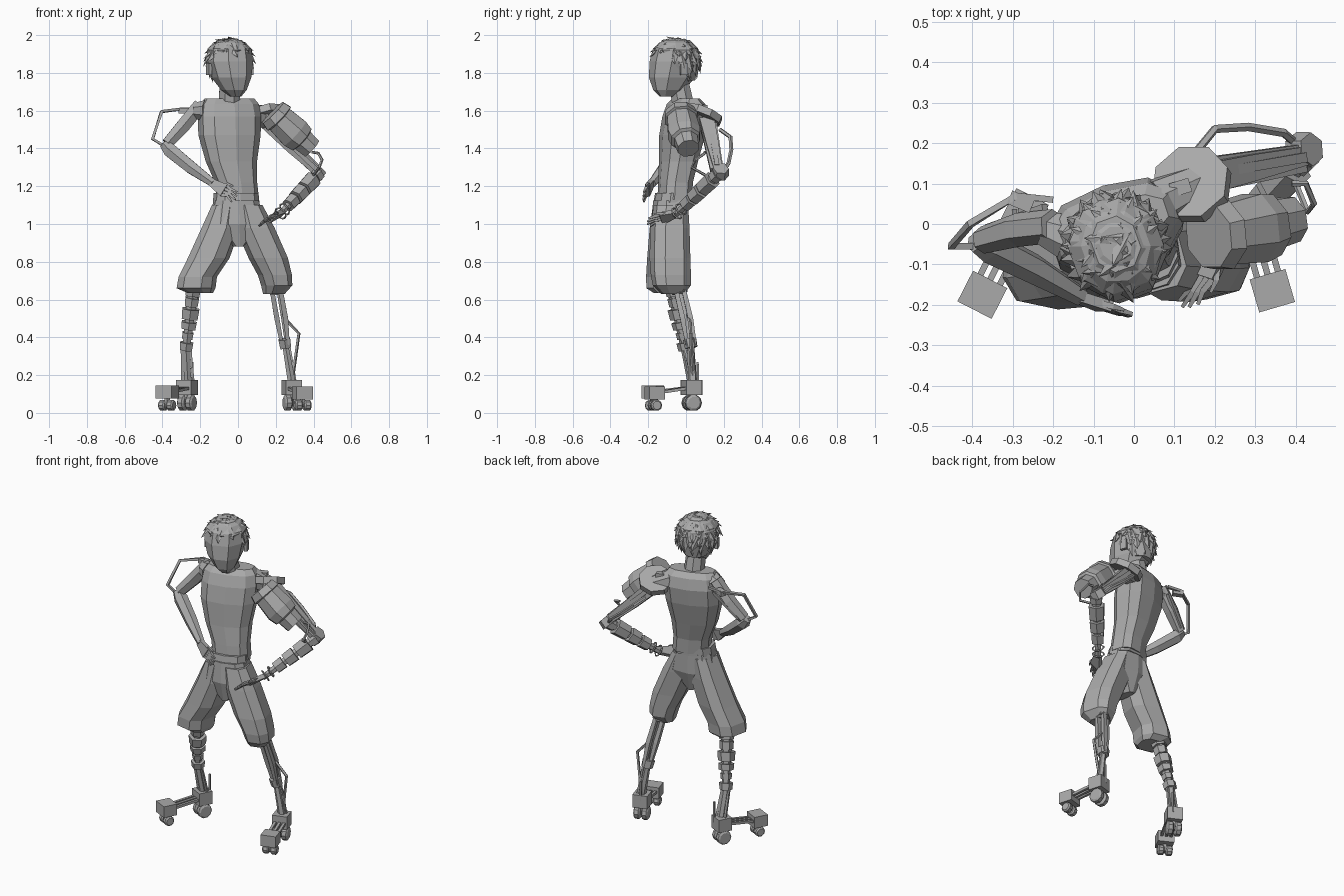
import bpy, bmesh, random
from math import sin, cos, pi, radians, copysign, sqrt
from mathutils import Vector as V, Matrix

if "Cube" in bpy.data.objects:
    bpy.data.objects.remove(bpy.data.objects["Cube"], do_unlink=True)
random.seed(4)
grey = bpy.data.materials.new("plain grey")
grey.use_nodes = True
grey.diffuse_color = (0.4, 0.4, 0.4, 1)
grey.node_tree.nodes["Principled BSDF"].inputs["Base Color"].default_value = (0.4, 0.4, 0.4, 1)


def make(name, bm):
    bmesh.ops.recalc_face_normals(bm, faces=bm.faces)
    me = bpy.data.meshes.new(name)
    bm.to_mesh(me)
    bm.free()
    me.materials.append(grey)
    ob = bpy.data.objects.new(name, me)
    bpy.context.collection.objects.link(ob)
    return ob


def skin(bm, rings):
    """Bridge rings of points and cap both ends."""
    rows = [[bm.verts.new(p) for p in r] for r in rings]
    n = len(rows[0])
    for a, b in zip(rows, rows[1:]):
        for i in range(n):
            bm.faces.new((a[i], a[(i + 1) % n], b[(i + 1) % n], b[i]))
    bm.faces.new(rows[0])
    bm.faces.new(rows[-1])


def loft(name, sections, turn=0, sides=10, square=0.75):
    """Stack of level rings: x, y, z, half width, half depth."""
    bm, t = bmesh.new(), radians(turn)
    rings = []
    for x, y, z, w, d in sections:
        ring = []
        for i in range(sides):
            a = 2 * pi * (i + 0.5) / sides
            u = copysign(abs(cos(a)) ** square, cos(a)) * w
            v = copysign(abs(sin(a)) ** square, sin(a)) * d
            ring.append((x + u * cos(t) - v * sin(t), y + u * sin(t) + v * cos(t), z))
        rings.append(ring)
    skin(bm, rings)
    return make(name, bm)


def rod(name, pts, radii, sides=6):
    """Faceted tube through points, with one radius or one per point."""
    pts = [V(p) for p in pts]
    if not isinstance(radii, (list, tuple)):
        radii = [radii] * len(pts)
    bm, rings = bmesh.new(), []
    span = (pts[-1] - pts[0]).normalized()
    ref = V((0, 1, 0)) if abs(span.y) < 0.8 else V((0, 0, 1))
    for i, p in enumerate(pts):
        t = (pts[min(i + 1, len(pts) - 1)] - pts[max(i - 1, 0)]).normalized()
        u = ref.cross(t).normalized()
        w = t.cross(u)
        rings.append([p + radii[i] * (u * cos(a) + w * sin(a))
                      for a in [2 * pi * (k + 0.5) / sides for k in range(sides)]])
    skin(bm, rings)
    return make(name, bm)


def bands(name, a, b, parts, sides=6):
    """Separate cuffs along the line a-b: start, end, radius."""
    a, b = V(a), V(b)
    for i, (s, e, r) in enumerate(parts):
        rod(f"{name}_{i + 1}", [a.lerp(b, s), a.lerp(b, e)], [r, r * 0.93], sides)


def box(name, centre, size, turn=0):
    bm = bmesh.new()
    bmesh.ops.create_cube(bm, size=1, matrix=Matrix.Translation(centre)
                          @ Matrix.Rotation(turn, 4, 'Z') @ Matrix.Diagonal((*size, 1)))
    return make(name, bm)


def hand(name, wrist, tip, across):
    wrist, tip, across = V(wrist), V(tip), V(across).normalized()
    mid = wrist.lerp(tip, 0.5)
    bm = bmesh.new()
    thick = across.cross(tip - wrist).normalized() * 0.013
    skin(bm, [[p + across * w * s + thick * h for s, h in ((-1, -1), (1, -1), (1, 1), (-1, 1))]
              for p, w in ((wrist, 0.02), (mid, 0.036))])
    make(name + "_palm", bm)
    for i in range(4):
        o = across * (i - 1.5) * 0.018
        end = tip + o * 1.1 - (tip - wrist) * abs(i - 1.3) * 0.07
        rod(f"{name}_finger_{i + 1}", [mid + o, mid.lerp(end, 0.5) + o * 0.2 + V((0, 0, 0.006)), end],
            [0.011, 0.01, 0.006], 4)
    rod(name + "_thumb", [wrist.lerp(mid, 0.3), mid + across * 0.04, mid.lerp(tip, 0.35) + across * 0.045],
        [0.012, 0.01, 0.005], 4)


def foot(name, rear, front, rear_w, front_w):
    """Wheeled skate: rear block, front block, linking rods, four wheels."""
    rear, front = V(rear), V(front)
    f = (front - rear)
    f.z = 0
    f.normalize()
    side = V((-f.y, f.x, 0))
    turn = pi / 2 + V((1, 0)).angle_signed(V((f.x, f.y))) * -1
    box(name + "_rear_block", rear, (rear_w, 0.085, 0.08), turn)
    box(name + "_front_block", front, (front_w, 0.085, 0.07), turn)
    for s in (-1, 0, 1):
        o = side * s * 0.027
        rod(f"{name}_link_{s + 2}", [rear + o, front + o], 0.011, 4)
    for label, c, r in (("rear", rear, 0.043), ("front", front, 0.03)):
        for s in (-1, 1):
            p = V((c.x, c.y, r + 0.01)) + side * s * 0.024
            rod(f"{name}_{label}_wheel_{s}", [p - side * 0.019, p - side * 0.012, p + side * 0.012,
                p + side * 0.019], [r * 0.75, r, r, r * 0.75], 10)
        rod(f"{name}_{label}_axle", [(c.x, c.y, r), c], 0.016, 6)


# Torso, belt and shorts
loft("torso", [(0, -0.06, 1.13, .11, .085), (-.01, -.055, 1.22, .11, .085), (-.035, -.04, 1.33, .135, .093),
               (-.045, -.02, 1.47, .165, .108), (-.045, -.005, 1.57, .168, .105),
               (-.045, 0, 1.635, .158, .085), (-.045, 0, 1.665, .135, .055)], 18)
loft("belt", [(-.01, -.075, 1.115, .122, .093), (-.01, -.07, 1.165, .117, .09)], 14)
loft("shorts_hips", [(0, -.09, .88, .025, .07), (-.005, -.085, 1.0, .15, .1), (-.01, -.08, 1.125, .12, .095)], 8)
loft("shorts_right_leg", [(-.2, -.1, .635, .065, .07), (-.222, -.1, .66, .1, .108), (-.213, -.1, .72, .098, .11),
                          (-.155, -.095, .82, .108, .108), (-.09, -.09, .98, .1, .1),
                          (-.06, -.085, 1.1, .075, .09)], -12, 8)
loft("shorts_left_leg", [(.19, -.07, .63, .055, .06), (.205, -.075, .675, .077, .1), (.195, -.08, .73, .085, .105),
                         (.16, -.085, .82, .1, .105), (.09, -.085, .98, .1, .1),
                         (.05, -.08, 1.1, .075, .09)], 15, 8)

# Neck, head and ears
rod("neck", [(-.045, -.015, 1.63), (-.045, -.04, 1.76)], [.062, .056], 8)
loft("head", [(-.012, -.105, 1.675, .028, .035), (-.022, -.09, 1.71, .064, .085), (-.035, -.075, 1.775, .1, .122),
              (-.043, -.062, 1.86, .12, .13), (-.045, -.055, 1.93, .112, .118),
              (-.045, -.05, 1.975, .06, .07)], 20, 8, 0.9)
for s in (-1, 1):
    box("ear_" + ("left" if s > 0 else "right"), (-.043 + s * .11, -.05 + s * .04, 1.82),
        (.018, .04, .06), radians(20))

# Hair: cap covered with flat tufts combed down from the crown
loft("hair_cap", [(-.055, -.02, 1.76, .07, .07), (-.05, -.035, 1.86, .118, .106), (-.045, -.055, 1.92, .118, .12),
                  (-.045, -.055, 1.96, .085, .09), (-.045, -.05, 1.98, .04, .045)], 20, 10, 0.95)
crown = V((-.045, -.055, 1.86))
hair = bmesh.new()
for i in range(74):
    h = 1 - (i + .5) / 74 * 1.5
    a = i * 2.39996
    n = V((cos(a) * sqrt(1 - h * h), sin(a) * sqrt(1 - h * h), h))
    if h < 0.5 and n.y - 0.3 * n.x < 0.1 - (0.5 if h > 0.1 and abs(n.x) > .6 else 0):
        continue
    p = crown + V((n.x * .113, n.y * .121, n.z * .113))
    comb = V((random.uniform(-.5, .5), random.uniform(-.3, .5), -1))
    d = ((comb - n * n.dot(comb)).normalized() + n * 0.3).normalized()
    across = d.cross(n).normalized()
    lie = Matrix((across, d.cross(across), d)).transposed().to_4x4()
    bmesh.ops.create_cone(hair, cap_ends=True, segments=4, radius1=.042, radius2=0, depth=.095,
                          matrix=Matrix.Translation(p + d * .012) @ lie @ Matrix.Diagonal((1, .5, 1, 1)))
make("hair_tufts", hair)

# Right arm with its outer brace
rod("right_shoulder", [(-.17, -.03, 1.6), (-.225, -.01, 1.6)], [.06, .045], 8)
rod("right_upper_arm", [(-.2, -.005, 1.63), (-.29, -.015, 1.52), (-.375, -.04, 1.425)], [.042, .042, .034])
rod("right_forearm", [(-.395, -.045, 1.425), (-.36, -.055, 1.39), (-.25, -.11, 1.3), (-.13, -.18, 1.215)],
    [.025, .042, .038, .024])
rod("right_arm_brace", [(-.2, .06, 1.61), (-.29, .07, 1.61), (-.405, 0, 1.595), (-.452, -.055, 1.45),
                        (-.36, -.055, 1.395)], .011, 4)
box("right_brace_mount", (-.28, .055, 1.6), (.06, .035, .03), -.4)
rod("right_arm_piston", [(-.22, .04, 1.58), (-.36, -.01, 1.43)], .013, 4)
hand("right_hand", (-.14, -.18, 1.22), (-.005, -.228, 1.135), (.5, 0, .8))

# Left shoulder armour: tilted back plate and big barrel
rod("left_shoulder", [(.06, .05, 1.59), (.16, .1, 1.55)], [.065, .05], 8)
rod("left_shoulder_plate", [(.148, .09, 1.56), (.138, .105, 1.595)], .1, 8)
box("left_plate_catch", (.115, .09, 1.615), (.05, .035, .03), .3)
rod("left_barrel", [(.185, -.03, 1.59), (.215, -.025, 1.56), (.22, -.024, 1.555), (.3, -.01, 1.48),
                    (.335, -.002, 1.45), (.34, 0, 1.445), (.39, .012, 1.4)],
    [.083, .094, .082, .092, .082, .066, .06], 8)
rod("left_barrel_bracket", [(.14, .07, 1.56), (.23, 0, 1.54)], .035, 4)

# Left upper arm: beam, parallel struts, hose and elbow plate
rod("left_arm_beam", [(.15, .11, 1.54), (.28, .14, 1.41), (.42, .17, 1.28)], [.055, .046, .032], 4)
for i, (dy, dz) in enumerate([(-.035, 0), (0, .03), (.03, 0), (0, -.035)]):
    rod(f"left_arm_strut_{i + 1}", [(.16, .12 + dy, 1.53 + dz), (.42, .165 + dy * .7, 1.285 + dz * .7)], .017, 4)
rod("left_elbow_plate", [(.405, .18, 1.26), (.44, .185, 1.295)], [.048, .042], 6)
rod("left_arm_hose", [(.155, .18, 1.5), (.2, .235, 1.46), (.28, .24, 1.39), (.37, .225, 1.32), (.41, .19, 1.27)],
    .011, 5)
rod("left_elbow_hose", [(.39, .1, 1.38), (.425, .1, 1.375), (.445, .05, 1.34), (.43, .03, 1.3), (.4, .1, 1.26)],
    .008, 5)

# Left forearm cuffs, wrist rings and hand
elbow, wrist = (.425, .17, 1.265), (.215, -.06, 1.045)
rod("left_forearm_core", [elbow, wrist], [.03, .018])
bands("left_forearm_cuff", elbow, wrist, [(0, .1, .04), (.14, .36, .05), (.4, .57, .047), (.61, .76, .04)], 6)
for k in (.85, .95):
    bpy.ops.mesh.primitive_torus_add(major_segments=10, minor_segments=4, major_radius=.033, minor_radius=.005,
                                     location=V(elbow).lerp(V(wrist), k), rotation=(.8, .7, k * 2))
    ring = bpy.context.object
    ring.name = "left_wrist_ring"
    ring.data.materials.append(grey)
hand("left_hand", (.225, -.05, 1.055), (.125, -.21, 1.005), (.6, -.2, .55))

# Right shin: stacked cuffs over a thin core
knee, ankle = (-.235, -.07, .67), (-.275, -.005, .34)
rod("right_shin_core", [knee, ankle, (-.265, .03, .16)], [.035, .022, .022])
bands("right_shin_cuff", knee, ankle, [(.02, .15, .046), (.18, .32, .042), (.36, .52, .052), (.57, .68, .046),
                                       (.74, .84, .034), (.9, 1.02, .04)])
for s in (-1, 1):
    rod(f"right_ankle_strut_{s}", [(-.275 + s * .022, -.005, .34), (-.265 + s * .03, .035, .15)], .009, 4)
rod("right_heel_rod", [(-.24, .06, .14), (-.24, .06, .27)], .007, 4)
foot("right_foot", (-.27, .03, .135), (-.375, -.175, .11), .09, .095)

# Left shin: open struts with a bent hose
knee, ankle = (.2, -.04, .67), (.25, .025, .36)
bands("left_shin_cuff", knee, ankle, [(.02, .12, .045), (.9, 1.05, .036)])
for i, (dx, dy) in enumerate([(-.024, 0), (.022, -.018), (.012, .024)]):
    rod(f"left_shin_strut_{i + 1}", [(.2 + dx, -.04 + dy, .67), (.23 + dx, 0 + dy, .5), (.25 + dx * .7, .025 + dy, .36)],
        [.016, .019, .012], 4)
rod("left_ankle", [ankle, (.285, .035, .16)], [.018, .024])
rod("left_ankle_strut", [(.27, .035, .36), (.305, .045, .16)], .009, 4)
rod("left_shin_hose", [(.23, .01, .52), (.27, .02, .475), (.322, .025, .42), (.305, .03, .3), (.285, .04, .16)],
    .009, 5)
foot("left_foot", (.285, .03, .135), (.342, -.165, .105), .09, .092)
rod("left_heel_rod", [(.27, .065, .14), (.27, .065, .26)], .007, 4)
